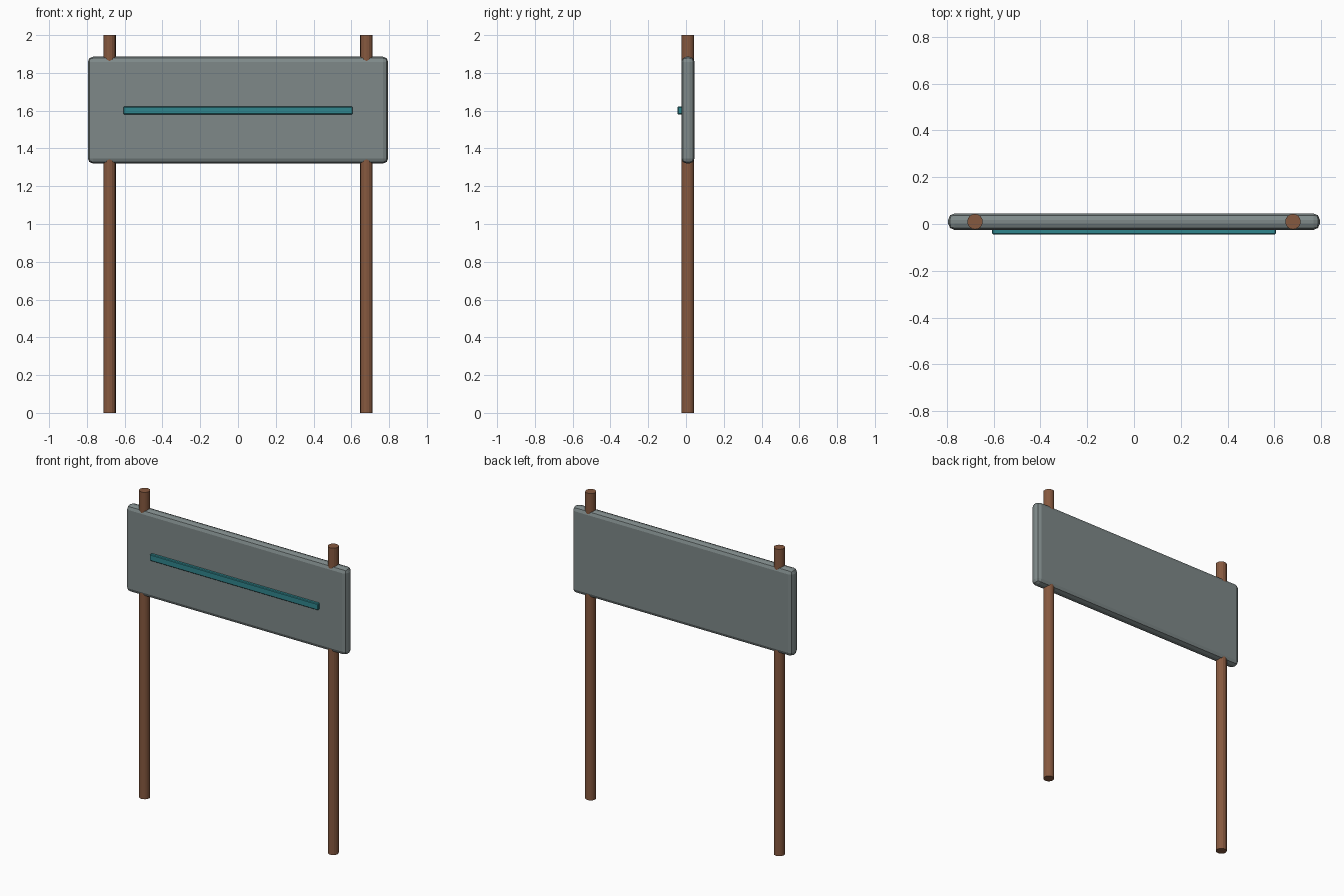
import bpy
import math

if "Cube" in bpy.data.objects:
    bpy.data.objects.remove(bpy.data.objects["Cube"])

DEPTH_Y = 0.01  # shared centre line of posts and panel


def material(name, rgb):
    m = bpy.data.materials.new(name)
    m.diffuse_color = (*rgb, 1)
    m.use_nodes = True
    m.node_tree.nodes["Principled BSDF"].inputs["Base Color"].default_value = m.diffuse_color
    return m


def bevelled_box(name, size, loc, width, segments, mat):
    bpy.ops.mesh.primitive_cube_add(size=1, location=loc)
    ob = bpy.context.object
    ob.name = name
    ob.scale = size
    bpy.ops.object.transform_apply(location=False, rotation=False, scale=True)
    bev = ob.modifiers.new("Bevel", "BEVEL")
    bev.width = width
    bev.segments = segments
    ob.data.materials.append(mat)
    return ob


wood = material("wood", (0.24, 0.10, 0.05))
board = material("board", (0.21, 0.25, 0.25))
teal = material("teal", (0.03, 0.24, 0.27))

# two round posts
for side, label in ((-1, "left"), (1, "right")):
    bpy.ops.mesh.primitive_cylinder_add(vertices=16, radius=0.033, depth=2,
                                        location=(side * 0.68, DEPTH_Y, 1))
    post = bpy.context.object
    post.name = label + "_post"
    post.data.materials.append(wood)

# sign board with softened edges
bevelled_box("sign_board", (1.59, 0.07, 0.565), (0, DEPTH_Y, 1.603), 0.027, 2, board)

# raised stripe on the front face
bevelled_box("front_stripe", (1.214, 0.024, 0.042), (0, -0.032, 1.601), 0.004, 1, teal)
